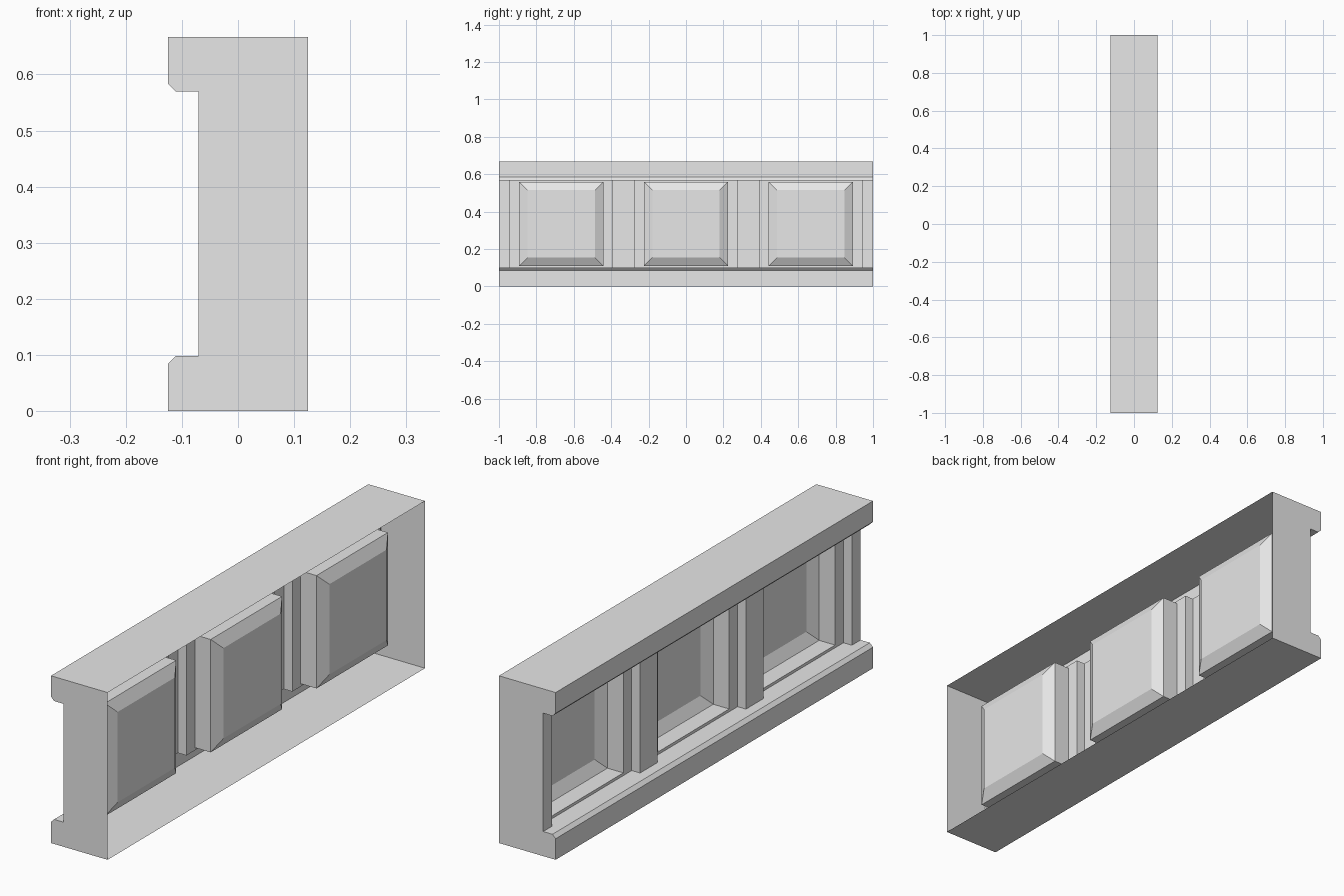
import bpy

cube = bpy.data.objects.get("Cube")
if cube:
    bpy.data.objects.remove(cube, do_unlink=True)

# One plain stone colour
stone = bpy.data.materials.new("light_grey_stone")
stone.use_nodes = True
stone.diffuse_color = (0.8, 0.8, 0.8, 1)
stone.node_tree.nodes["Principled BSDF"].inputs["Base Color"].default_value = (0.8, 0.8, 0.8, 1)


def add_mesh(name, verts, faces):
    mesh = bpy.data.meshes.new(name)
    mesh.from_pydata(verts, [], faces)
    mesh.materials.append(stone)
    obj = bpy.data.objects.new(name, mesh)
    bpy.context.collection.objects.link(obj)
    return obj


HEIGHT, DEPTH = 0.667, 0.125         # total height, half depth
FACE, FIELD = -0.07, -0.033          # pilaster face, sunken field behind it
LOW, HIGH = 0.098, 0.57              # ledges of the two rails
MID = (LOW + HIGH) / 2
BAY, SPACING = 0.278, 0.667          # half width and spacing of the bays
CHAMFER = 0.014


def sweep(name, profile):
    """Open sheet that carries an (x, z) profile along the full length."""
    verts = [(x, y, z) for x, z in profile for y in (-1, 1)]
    faces = [(2 * i, 2 * i + 1, 2 * i + 3, 2 * i + 2) for i in range(len(profile) - 1)]
    return add_mesh(name, verts, faces)


# Top and bottom rails with chamfered lips; the back is open
top = [(DEPTH, HEIGHT), (-DEPTH, HEIGHT), (-DEPTH, HIGH + CHAMFER),
       (-DEPTH + CHAMFER, HIGH), (FACE, HIGH)]
bottom = [(FACE, LOW), (-DEPTH + CHAMFER, LOW), (-DEPTH, LOW - CHAMFER),
          (-DEPTH, 0), (DEPTH, 0)]
sweep("top_rail", top)
sweep("bottom_rail", bottom)

# End caps
outline = top + bottom
for name, y in (("front_end_cap", -1), ("back_end_cap", 1)):
    order = list(range(len(outline)))
    if y > 0:
        order.reverse()
    add_mesh(name, [(x, y, z) for x, z in outline], [order])

# Pilasters between the bays and at both ends
centres = [-SPACING, 0, SPACING]
edges = [-1] + [c + s * BAY for c in centres for s in (-1, 1)] + [1]
for i in range(0, len(edges), 2):
    a, b = edges[i], edges[i + 1]
    add_mesh(f"pilaster_{i // 2 + 1}",
             [(FACE, a, LOW), (FACE, a, HIGH), (FACE, b, HIGH), (FACE, b, LOW)],
             [(0, 1, 2, 3)])

# Recessed coffers: nested rectangles of (x, half width, half height)
half = (HIGH - LOW) / 2
rings = [(FACE, BAY, half), (FIELD, BAY, half), (FIELD, 0.225, 0.225),
         (0.037, 0.225, 0.225), (0.062, 0.18, 0.18)]
for n, c in enumerate(centres):
    verts = [(x, c + sy * w, MID + sz * h) for x, w, h in rings
             for sy, sz in ((-1, -1), (1, -1), (1, 1), (-1, 1))]
    faces = []
    for r in range(len(rings) - 1):
        for k in range(4):
            a, b = 4 * r + k, 4 * r + (k + 1) % 4
            faces.append((a, a + 4, b + 4, b))
    last = 4 * (len(rings) - 1)
    faces.append((last + 3, last + 2, last + 1, last))
    add_mesh(f"coffer_{n + 1}", verts, faces)
